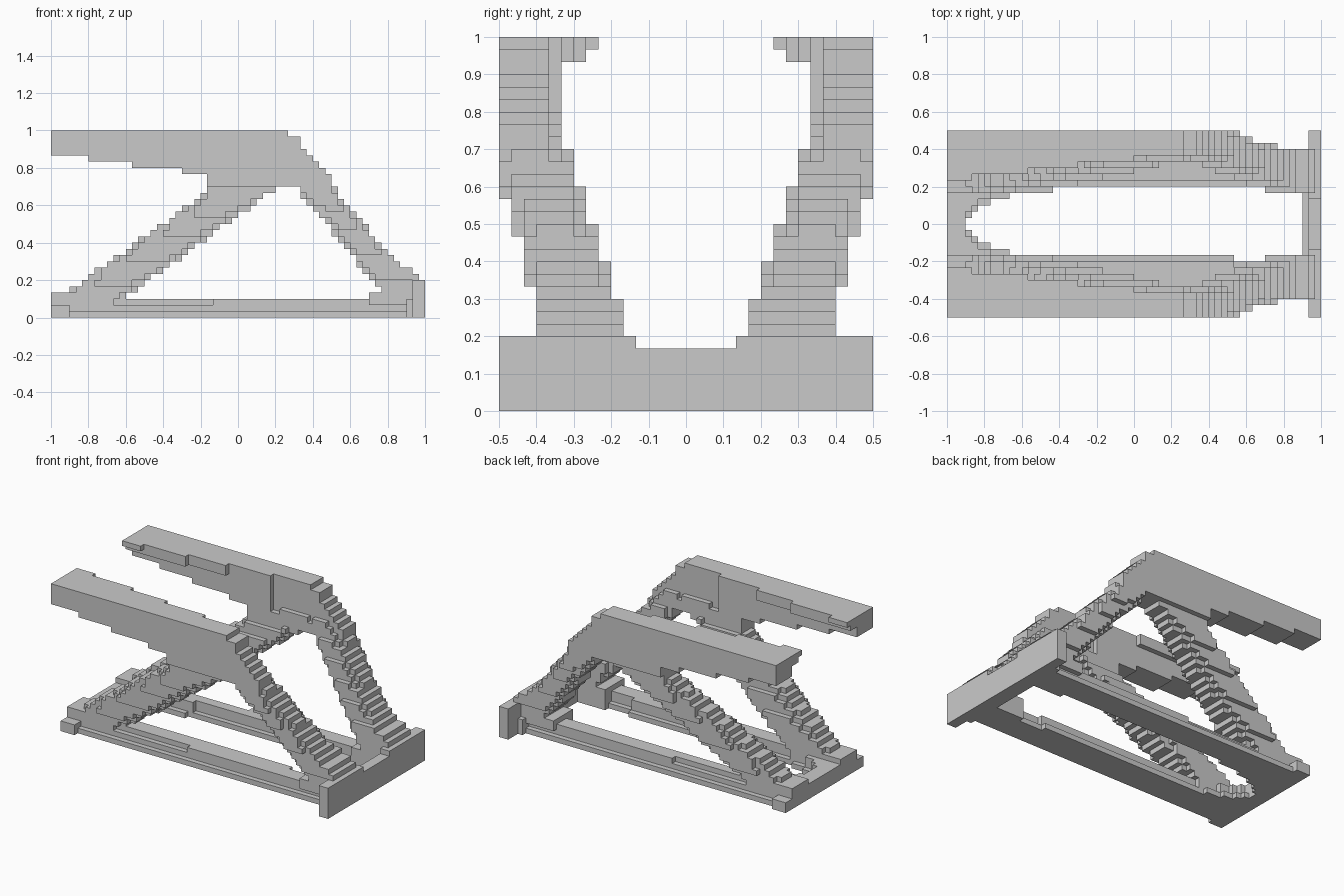
import bpy
import bmesh
from mathutils import Vector

cube = bpy.data.objects.get("Cube")
if cube:
    bpy.data.objects.remove(cube)

N = 30              # blocks per unit
V = 1 / N

grey = bpy.data.materials.new("plain_grey")
grey.use_nodes = True
tone = (0.59, 0.59, 0.59, 1)
grey.diffuse_color = tone
grey.node_tree.nodes["Principled BSDF"].inputs["Base Color"].default_value = tone


def block_part(name, inside):
    """Fill blocks where inside(x, distance from centre, z, left side or not)."""
    cells = {(i, j, k)
             for i in range(-N, N) for j in range(-N // 2, N // 2) for k in range(N)
             if inside((i + .5) * V, abs(j + .5) * V, (k + .5) * V, j >= 0)}
    bm = bmesh.new()
    corners = {}

    def corner(p):
        if p not in corners:
            corners[p] = bm.verts.new(Vector(p) * V)
        return corners[p]

    for c in cells:
        for axis in range(3):
            for side in (0, 1):
                near = list(c)
                near[axis] += 2 * side - 1
                if tuple(near) in cells:        # skip shared walls
                    continue
                u, w = (axis + 1) % 3, (axis + 2) % 3
                quad = []
                for du, dw in ((0, 0), (1, 0), (1, 1), (0, 1)):
                    p = list(c)
                    p[axis] += side
                    p[u] += du
                    p[w] += dw
                    quad.append(corner(tuple(p)))
                bm.faces.new(quad if side else quad[::-1])
    mesh = bpy.data.meshes.new(name)
    bm.to_mesh(mesh)
    bm.free()
    mesh.materials.append(grey)
    obj = bpy.data.objects.new(name, mesh)
    bpy.context.collection.objects.link(obj)


def lean(y, z, trim=0):
    """Distance from the middle of the outward-leaning leg, 1 at its faces."""
    inner = max(.08 + .34 * z, .155)
    outer = .335 + .255 * z - trim
    return abs(y - (inner + outer) / 2) / ((outer - inner) / 2)


def bar(n, low, high, b):
    """Rounded cross-section of a sloping leg."""
    a = abs(n - (low + high) / 2) / ((high - low) / 2)
    return a <= 1 and b <= 1 and a * a + b * b < 1.25


# Ground frame: stepped rails and a rear bridge around a tapered opening
def ground_frame(x, y, z, left):
    if z > .1 or x > .933:
        return False
    if x > .9:
        return y < .4
    if x < -.9:
        return y < (.4 if z < .067 else .35)
    widest = .2 if left or x > .53 else .167
    opening = min(.03 + .65 * (x + .9), .13 + .2 * (x + .75), widest)
    if z > .033:
        opening += .033
    outer = .367 if z < .033 else .333
    if z > .067 and x < -.13:
        outer = .3
    return opening < y < outer


# Upright plate across the front end
def end_plate(x, y, z, left):
    return x > .933 and z < (.167 if y < .12 else .2)


# Steep legs with a flared foot against the plate
def steep_leg(x, y, z, left):
    b = lean(y, z)
    if x > .2 and bar(.78 * x + .63 * z, .682, .838, b):
        return True
    if .7 < x < .8:
        return z < .133 and b < .95
    return .8 < x < .967 and z < .19 + .75 * (1 - x) and b < .95


# Long sloping legs with rear feet and a short web under the arm
def sloping_leg(x, y, z, left):
    if x < -.66 and z < .133:
        return .17 < y < .34
    b = lean(y, z, .025)
    if -.16 < x < .36 and (.65 if x < .1 else .7) < z < .77:
        return b < .9
    return x < .35 and z < .85 and bar(-.58 * x + .81 * z, .44, .638, b)


# Upper arms: stepped underside, wide top lip, cut along the steep leg
def upper_arm(x, y, z, left):
    if x > .26 and (.78 * x + .63 * z > .85 or z > .967):
        return False
    floor = .733
    for end, height in ((-.15, .767), (-.3, .8), (-.57, .833), (-.8, .867)):
        if x < end:
            floor = height
    inner = .235 + .115 * (x + 1)
    if z < .967:
        inner = max(inner, .27)
    if z < .933:
        inner = max(inner, .335)
    return z > floor and min(inner, .36) < y


block_part("ground_frame", ground_frame)
block_part("end_plate", end_plate)
block_part("steep_legs", steep_leg)
block_part("sloping_legs", sloping_leg)
block_part("upper_arms", upper_arm)
